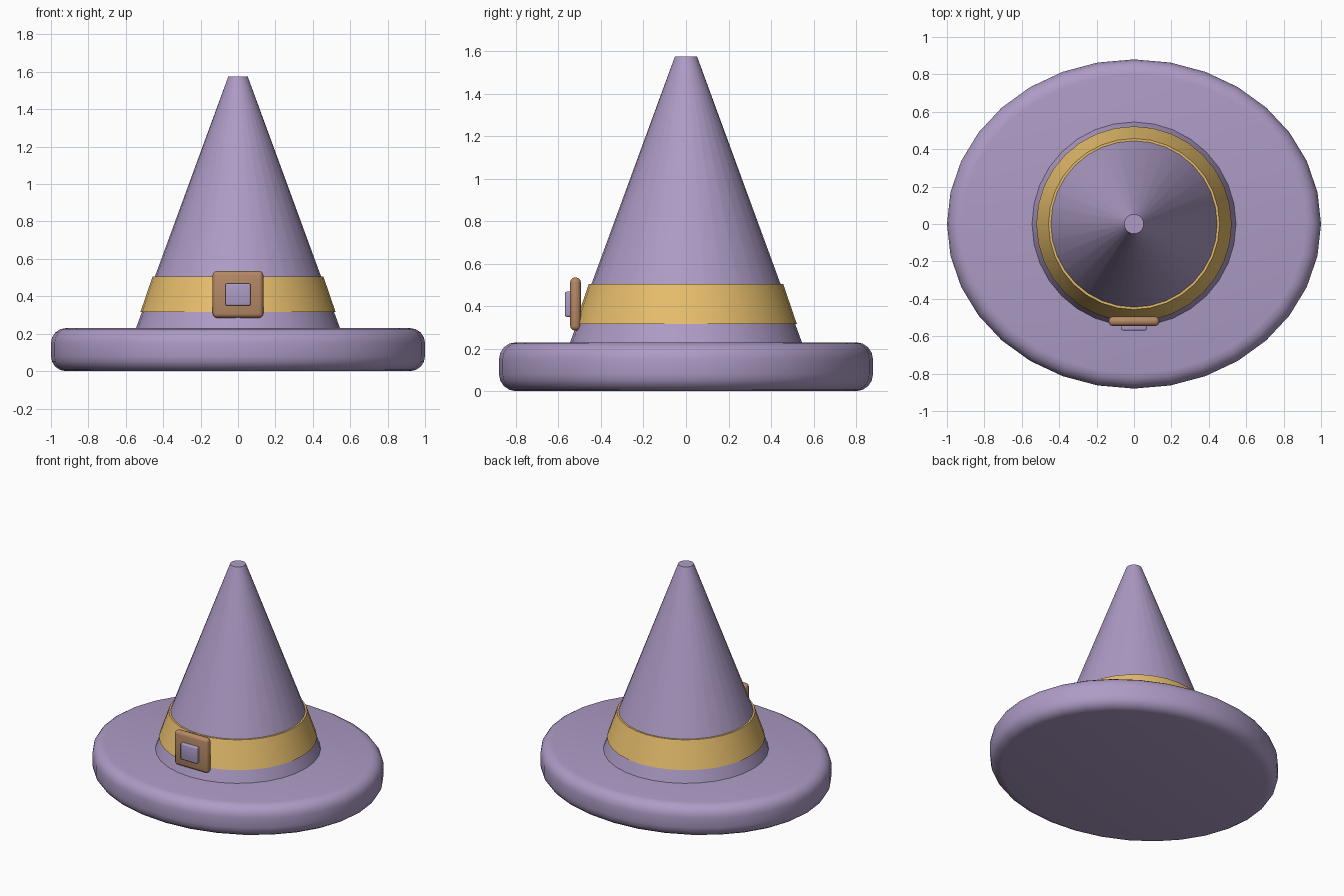
import bpy, math

if "Cube" in bpy.data.objects:
    bpy.data.objects.remove(bpy.data.objects["Cube"])


def material(name, rgb):
    m = bpy.data.materials.new(name)
    m.diffuse_color = (*rgb, 1)
    m.use_nodes = True
    m.node_tree.nodes["Principled BSDF"].inputs["Base Color"].default_value = m.diffuse_color
    return m


PURPLE = material("purple_felt", (0.42, 0.33, 0.56))
GOLD = material("gold_ribbon", (0.79, 0.51, 0.15))
BROWN = material("brown_metal", (0.46, 0.25, 0.13))


def finish(obj, name, mat, bevel=0, segments=3):
    obj.name = name
    obj.data.materials.append(mat)
    bpy.ops.object.transform_apply(location=False, rotation=False, scale=True)
    if bevel:
        mod = obj.modifiers.new("bevel", 'BEVEL')
        mod.width, mod.segments = bevel, segments
        mod.limit_method, mod.angle_limit = 'ANGLE', math.radians(40)
        bpy.ops.object.modifier_apply(modifier=mod.name)
    bpy.ops.object.shade_smooth_by_angle(angle=math.radians(35))
    return obj


def frustum(name, mat, r0, r1, z0, z1, sy=1, bevel=0, segments=3, sides=32):
    bpy.ops.mesh.primitive_cone_add(vertices=sides, radius1=r0, radius2=r1,
                                    depth=z1 - z0, location=(0, 0, (z0 + z1) / 2))
    obj = bpy.context.object
    obj.scale.y = sy
    return finish(obj, name, mat, bevel, segments)


def block(name, mat, size, loc, bevel):
    bpy.ops.mesh.primitive_cube_add(size=1, location=loc)
    obj = bpy.context.object
    obj.scale = size
    return finish(obj, name, mat, bevel)


# Oval brim with rounded rim
frustum("brim", PURPLE, 1.0, 1.0, 0.0, 0.23, sy=0.88, bevel=0.08, segments=4)

# Pointed crown with a small blunt tip
frustum("crown", PURPLE, 0.549, 0.052, 0.22, 1.575)

# Ribbon around the crown
frustum("hat_band", GOLD, 0.522, 0.457, 0.315, 0.505)

# Buckle plate and its centre
block("buckle", BROWN, (0.27, 0.05, 0.25), (0, -0.52, 0.41), 0.022)
block("buckle_centre", PURPLE, (0.134, 0.05, 0.118), (0, -0.544, 0.409), 0.008)
